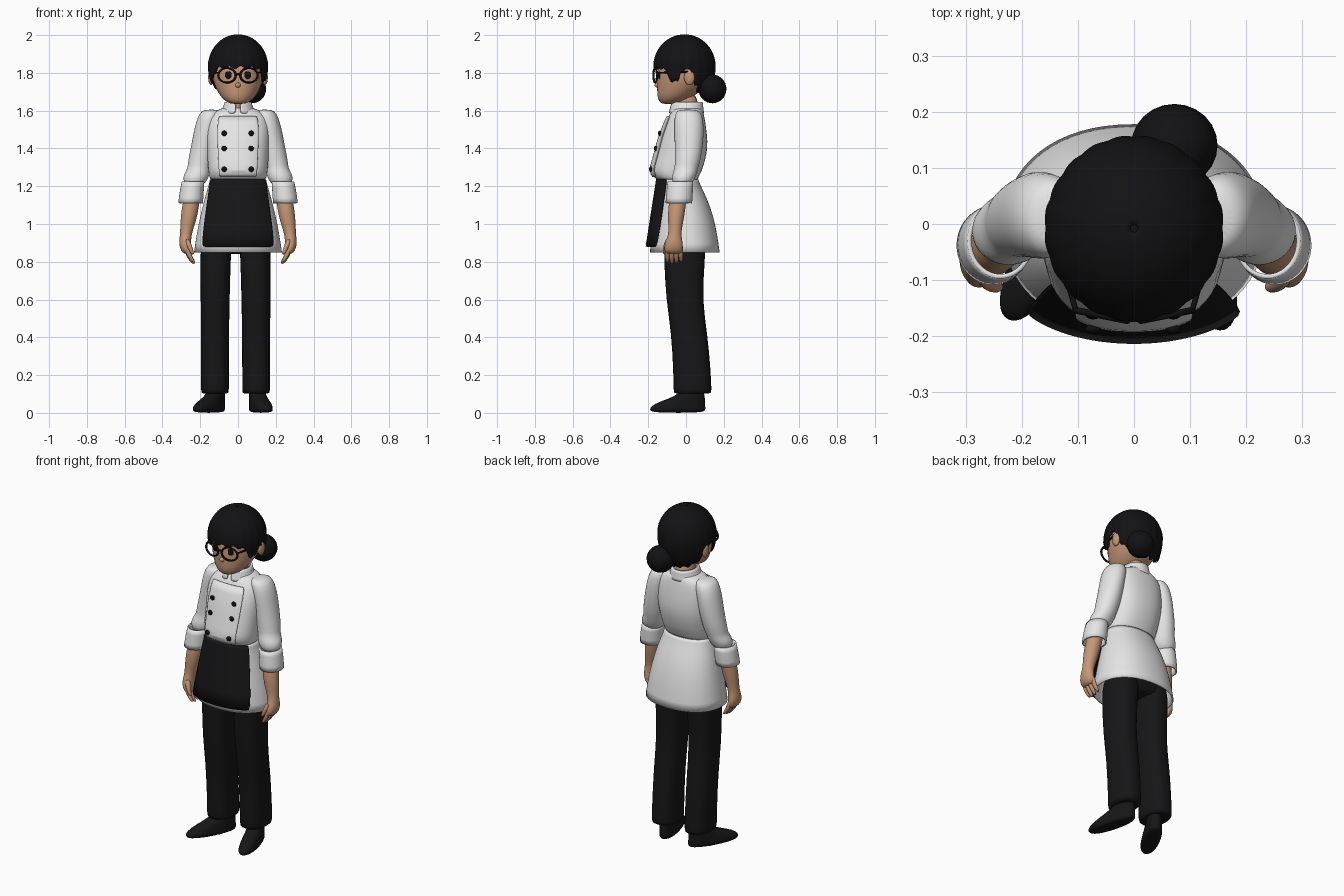
import bpy, bmesh
from math import sin, cos, pi, radians, copysign
from mathutils import Vector

old = bpy.data.objects.get("Cube")
if old:
    bpy.data.objects.remove(old, do_unlink=True)


def material(name, rgb):
    m = bpy.data.materials.new(name)
    m.use_nodes = True
    m.diffuse_color = (*rgb, 1)
    m.node_tree.nodes["Principled BSDF"].inputs["Base Color"].default_value = (*rgb, 1)
    return m


WHITE = material("white cotton", (0.8, 0.79, 0.8))
SKIN = material("skin", (0.56, 0.31, 0.18))
HAIR = material("black hair", (0.006, 0.006, 0.007))
CLOTH = material("black cloth", (0.008, 0.008, 0.009))
GLOSS = material("black plastic", (0.005, 0.005, 0.005))


def finish(obj, name, mat):
    obj.name = obj.data.name = name
    obj.data.materials.append(mat)
    bpy.ops.object.select_all(action="DESELECT")
    obj.select_set(True)
    bpy.context.view_layer.objects.active = obj
    bpy.ops.object.shade_smooth_by_angle(angle=radians(50))
    return obj


def grid_mesh(name, rows, mat, wrap, caps=False, thick=0, subdiv=1):
    """Skin rows of points into one surface."""
    bm = bmesh.new()
    vs = [[bm.verts.new(p) for p in row] for row in rows]
    n = len(rows[0])
    for a, b in zip(vs, vs[1:]):
        for i in range(n if wrap else n - 1):
            j = (i + 1) % n
            bm.faces.new((a[i], a[j], b[j], b[i]))
    if caps:
        bm.faces.new(vs[0])
        bm.faces.new(vs[-1])
    bmesh.ops.recalc_face_normals(bm, faces=bm.faces)
    me = bpy.data.meshes.new(name)
    bm.to_mesh(me)
    bm.free()
    obj = bpy.data.objects.new(name, me)
    bpy.context.collection.objects.link(obj)
    finish(obj, name, mat)
    if subdiv:
        s = obj.modifiers.new("smooth", "SUBSURF")
        s.levels = s.render_levels = subdiv
    if thick:
        w = obj.modifiers.new("thickness", "SOLIDIFY")
        w.thickness, w.offset = thick, 0
    return obj


def loft(name, rings, mat, side=1, shift=0, power=2.0, arc=None, thick=0, n=24):
    """Stack oval rings (x, y, z, rx, ry); angles run from the front."""
    a0, a1 = arc or (0, 2 * pi)
    open_arc = arc is not None
    count = n + 1 if open_arc else n
    curve = lambda v: copysign(abs(v) ** (2 / power), v)
    rows = []
    for x, y, z, rx, ry in rings:
        ts = [a0 + (a1 - a0) * i / n for i in range(count)]
        rows.append([(shift + side * x + rx * curve(sin(t)), y - ry * curve(cos(t)), z) for t in ts])
    return grid_mesh(name, rows, mat, not open_arc, caps=not thick, thick=thick)


def span(z, rx, front, back):
    return (0, (front + back) / 2, z, rx, (back - front) / 2)


def ball(name, loc, scale, mat):
    bpy.ops.mesh.primitive_uv_sphere_add(segments=24, ring_count=16, location=loc)
    bpy.context.object.scale = scale
    return finish(bpy.context.object, name, mat)


def rod(name, a, b, r, mat):
    a, b = Vector(a), Vector(b)
    bpy.ops.mesh.primitive_cylinder_add(vertices=12, radius=r, depth=(b - a).length, location=(a + b) / 2)
    o = bpy.context.object
    o.rotation_euler = (b - a).to_track_quat("Z", "Y").to_euler()
    return finish(o, name, mat)


# Jacket body, breast panel and flared skirt
body = [span(1.62, .07, -.065, .08), span(1.6, .12, -.075, .09), span(1.57, .165, -.095, .098),
        span(1.48, .172, -.135, .112), span(1.4, .167, -.156, .117), span(1.33, .162, -.175, .1),
        span(1.28, .158, -.19, .085), span(1.25, .152, -.17, .066), span(1.22, .148, -.145, .062)]
loft("jacket_body", body, WHITE, power=2.4)
panel = [(x, y, z, rx + .004, ry + .006) for x, y, z, rx, ry in body[2:-1]]
loft("breast_panel", panel, WHITE, power=2.4, arc=(-.6, .6), thick=.005, n=12)
skirt = [span(1.235, .146, -.143, .062), span(1.2, .153, -.145, .075), span(1.13, .175, -.152, .11),
         span(1.04, .197, -.165, .142), span(.94, .217, -.18, .163), span(.85, .23, -.188, .175)]
loft("jacket_skirt", skirt, WHITE, power=2.2, thick=.008, n=32)

# Standing collar, open at the front
collar = [span(1.585, .09, -.088, .092), span(1.61, .078, -.082, .088), span(1.645, .066, -.072, .084)]
loft("collar", collar, WHITE, arc=(.16, 2 * pi - .16), thick=.01)

# Buttons in two columns
for z, y in ((1.48, -.139), (1.4, -.161), (1.29, -.187)):
    for x in (-.073, .07):
        ball("jacket_button", (x, y, z), (.014, .009, .014), GLOSS)

# Apron hanging in front of the skirt
apron = [(0, -.053, 1.237, .167, .102), (0, -.056, 1.2, .172, .104),
         (0, -.076, 1.05, .198, .108), (0, -.1, .88, .222, .11)]
loft("apron", apron, CLOTH, arc=(-1.05, 1.05), thick=.008, n=16)

# Sleeves, turned cuffs, forearms and hands
sleeve = [(.14, .01, 1.607, .04, .05), (.147, .013, 1.585, .06, .073), (.165, .016, 1.52, .064, .08),
          (.182, .016, 1.42, .065, .075), (.2, .008, 1.33, .066, .068), (.206, .002, 1.295, .06, .062),
          (.218, -.008, 1.265, .069, .065), (.226, -.015, 1.235, .066, .06), (.232, -.02, 1.2, .045, .045)]
cuff = [(.238, -.03, 1.225, .056, .064), (.246, -.034, 1.165, .061, .067), (.251, -.038, 1.11, .062, .067)]
forearm = [(.23, -.025, 1.23, .04, .04), (.247, -.045, 1.12, .044, .046), (.258, -.052, 1.05, .045, .045),
           (.27, -.057, .98, .036, .036), (.277, -.06, .94, .03, .034), (.281, -.064, .9, .033, .048),
           (.276, -.066, .86, .028, .05), (.266, -.066, .84, .018, .04)]
finger = [(.274, 0, .875, .015, .014), (.264, 0, .835, .014, .013), (.248, .001, .805, .013, .012),
          (.232, .002, .785, .008, .008)]
thumb = [(.272, -.09, .925, .016, .018), (.258, -.106, .885, .015, .016), (.244, -.112, .85, .011, .012),
         (.238, -.112, .838, .006, .007)]
for side, tag in ((1, "left"), (-1, "right")):
    loft(tag + "_sleeve", sleeve, WHITE, side)
    loft(tag + "_cuff", cuff, WHITE, side, thick=.008)
    loft(tag + "_forearm", forearm, SKIN, side)
    loft(tag + "_thumb", thumb, SKIN, side, n=10)
    for k in range(4):
        y = -.1 + .024 * k
        drop = .008 * abs(k - 1.3)
        loft(tag + "_finger", [(x, y + dy, z + drop, rx, ry) for x, dy, z, rx, ry in finger], SKIN, side, n=10)

# Trousers
leg = [(.1, -.005, .96, .075, .1), (.104, -.007, .86, .082, .11), (.106, -.008, .78, .08, .107),
       (.108, -.01, .6, .077, .096), (.109, .018, .42, .075, .096), (.109, .032, .22, .074, .1),
       (.109, .035, .11, .074, .101), (.109, .035, .1, .073, .1)]
loft("trouser_seat", [span(1.0, .15, -.11, .1), span(.88, .18, -.115, .1), span(.84, .17, -.1, .09)],
     CLOTH, shift=-.013, power=2.4)

# Shoes, built straight then turned outwards
shoe = [(0, -.082, 0, .045, .148), (0, -.082, .018, .05, .153), (0, -.08, .035, .05, .15),
        (0, -.058, .06, .046, .125), (0, -.015, .085, .043, .082), (0, .005, .13, .04, .055)]
for side, tag, turn in ((1, "left", 15), (-1, "right", -28)):
    loft(tag + "_trouser_leg", leg, CLOTH, side, shift=-.013, power=2.4)
    o = loft(tag + "_shoe", shoe, CLOTH, power=2.2)
    o.location = (.108 * side - .008, .035, 0)
    o.rotation_euler.z = radians(turn)

# Neck and head
loft("neck", [(0, .005, 1.56, .055, .07), (0, .005, 1.62, .052, .06), (0, 0, 1.7, .052, .055)], SKIN)
head = [(0, -.09, 1.635, .03, .035), (0, -.079, 1.645, .062, .062), (0, -.056, 1.675, .094, .097),
        (0, -.03, 1.715, .116, .124), (0, -.012, 1.76, .134, .142), (0, -.005, 1.82, .14, .146),
        (0, -.005, 1.89, .125, .125), (0, -.005, 1.95, .08, .08)]
loft("head", head, SKIN)
ball("nose", (0, -.152, 1.735), (.014, .014, .013), SKIN)

# Ears, eyes and glasses
for side, tag in ((1, "left"), (-1, "right")):
    ball(tag + "_ear", (.142 * side, .018, 1.777), (.016, .028, .042), SKIN)
    ball(tag + "_eye", (.05 * side, -.142, 1.788), (.02, .006, .02), GLOSS)
    bpy.ops.mesh.primitive_torus_add(major_segments=32, minor_segments=8, major_radius=.047, minor_radius=.006,
                                     location=(.058 * side, -.163, 1.787), rotation=(pi / 2, 0, .2 * side))
    frame = bpy.context.object
    frame.scale.y = .82
    finish(frame, tag + "_glasses_frame", GLOSS)
    rod(tag + "_glasses_temple", (.105 * side, -.15, 1.8), (.15 * side, .01, 1.805), .005, GLOSS)
rod("glasses_bridge", (-.016, -.17, 1.795), (.016, -.17, 1.795), .005, GLOSS)

# Hair cap with ribbed locks; the hem height depends on the angle from the front
hem_keys = [(0, 1.83), (.8, 1.825), (1.0, 1.79), (1.1, 1.757), (1.35, 1.75), (1.45, 1.815),
            (1.8, 1.815), (1.95, 1.735), (2.4, 1.69), (3.2, 1.675)]


def hem(a):
    for (a0, z0), (a1, z1) in zip(hem_keys, hem_keys[1:]):
        if a <= a1:
            return z0 + (z1 - z0) * (a - a0) / (a1 - a0)


SEG, STEPS, MID = 128, 18, 1.835
rows = []
for k in range(STEPS + 1):
    row = []
    for i in range(SEG):
        t = 2 * pi * i / SEG
        low = hem(min(t, 2 * pi - t)) + .008 * sin(16 * t)
        f = max(k / STEPS, .02)
        # even steps round the dome, then straight down to the hem
        if f < .7:
            phi = f / .7 * 1.45
            z, r = MID + .165 * cos(phi), sin(phi)
        else:
            top = MID + .165 * cos(1.45)
            z = top + (min(low, top - .004) - top) * (f - .7) / .3
            r = (1 - (min(z - MID, 0) / .22) ** 2) ** .5
        r *= 1 + .025 * f * (abs(sin(10 * t)) - .6)
        row.append((.155 * r * sin(t), -.008 - .161 * r * cos(t), z))
    rows.append(row)
grid_mesh("hair_cap", rows, HAIR, True, thick=.008, subdiv=0)
ball("hair_crown", (0, -.008, 1.975), (.06, .06, .024), HAIR)

# Low side bun and its tie
ball("hair_bun", (.072, .14, 1.715), (.077, .074, .076), HAIR)
rod("bun_tie", (.04, .07, 1.74), (.07, .12, 1.72), .045, HAIR)
